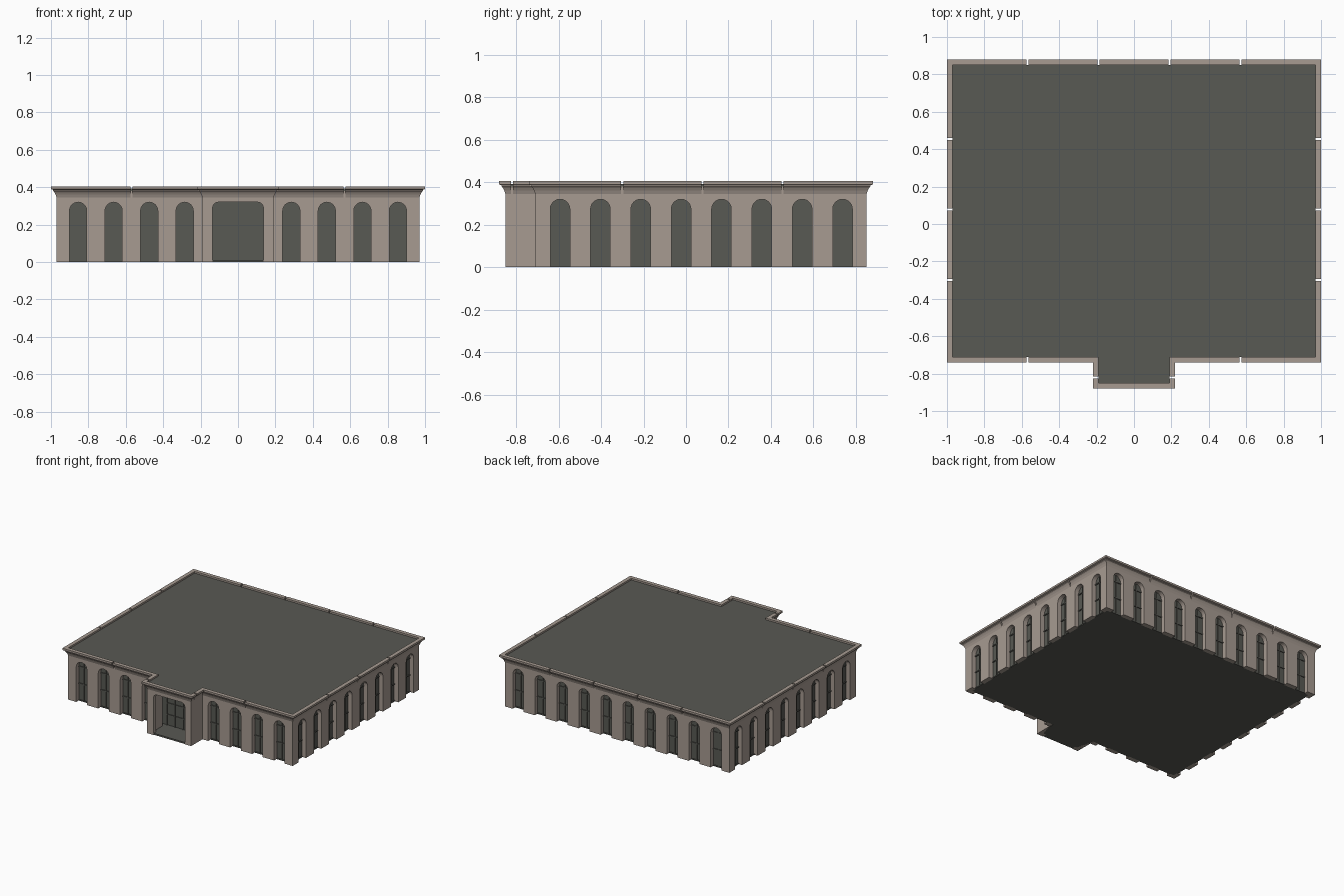
import bpy, bmesh, math
from mathutils import Vector

if "Cube" in bpy.data.objects:
    bpy.data.objects.remove(bpy.data.objects["Cube"])

T = 0.035          # wall thickness / window recess
PITCH = 0.19       # bay spacing
WW, WTOP = 0.092, 0.32
WALL_TOP = 0.38


def material(name, rgb):
    m = bpy.data.materials.new(name)
    m.diffuse_color = (*rgb, 1)
    m.use_nodes = True
    m.node_tree.nodes["Principled BSDF"].inputs["Base Color"].default_value = m.diffuse_color
    return m


STONE = material("warm_stone", (0.385, 0.327, 0.285))
DARK = material("dark_grey", (0.098, 0.100, 0.087))


def finish(name, bm, mat):
    bmesh.ops.recalc_face_normals(bm, faces=bm.faces[:])
    me = bpy.data.meshes.new(name)
    bm.to_mesh(me)
    bm.free()
    me.materials.append(mat)
    ob = bpy.data.objects.new(name, me)
    bpy.context.collection.objects.link(ob)
    return ob


def prism(bm, pts, shift):
    """Extrude a closed polygon by a vector."""
    a = [bm.verts.new(p) for p in pts]
    b = [bm.verts.new(Vector(p) + shift) for p in pts]
    bm.faces.new(a)
    bm.faces.new(b[::-1])
    n = len(a)
    for i in range(n):
        bm.faces.new((a[i], b[i], b[(i + 1) % n], a[(i + 1) % n]))


# building outline, counter-clockwise seen from above
X, YF, YB, PX, PY = 0.97, -0.71, 0.85, 0.19, -0.85
OUT = [Vector((x, y, 0)) for x, y in (
    (-X, YF), (-PX, YF), (-PX, PY), (PX, PY), (PX, YF), (X, YF), (X, YB), (-X, YB))]
NAMES = ["front_wall_left", "porch_side_left", "porch_front", "porch_side_right",
         "front_wall_right", "right_wall", "back_wall", "left_wall"]
side = [0.072 + (k - 3.5) * PITCH for k in range(8)]
back = [(k - 4.5) * PITCH for k in range(10)]
# window centres along x or y, and cornice joint positions
WINDOWS = [back[:4], [], [], [], back[6:], side, back, side]
JOINTS = [[-0.57], [-0.82], [], [-0.82], [0.57], [-0.3, 0.077, 0.455],
          [-0.57, -0.19, 0.19, 0.57], [-0.3, 0.077, 0.455]]


def edge(i):
    a, b = OUT[i], OUT[(i + 1) % len(OUT)]
    d = (b - a).normalized()
    return a, d, Vector((d.y, -d.x, 0)), (b - a).length


def along(i, value):
    """World x or y coordinate to distance along edge i."""
    a, d, n, l = edge(i)
    return (value - a.x) * d.x if abs(d.x) > 0.5 else (value - a.y) * d.y


def opening(c, w, top, r, seg):
    """Archway outline from the ground, up, over and down."""
    h = w / 2
    pts = [(c - h, 0)]
    for k in range(seg + 1):
        t = math.pi / 2 * k / seg
        pts.append((c - h + r - r * math.cos(t), top - r + r * math.sin(t)))
    right = [(2 * c - u, z) for u, z in reversed(pts)]
    return pts + (right[1:] if r >= h else right)


# walls with arched openings reaching the ground
for i, name in enumerate(NAMES):
    a, d, n, l = edge(i)
    pts = [(0, 0)]
    for c in sorted(along(i, v) for v in WINDOWS[i]):
        pts += opening(c, WW, WTOP, WW / 2, 6)
    if name == "porch_front":
        pts += opening(l / 2, 0.272, WTOP, 0.03, 3)
    pts += [(l, 0), (l, WALL_TOP), (0, WALL_TOP)]
    bm = bmesh.new()
    prism(bm, [a + d * u + Vector((0, 0, z)) for u, z in pts], -n * T)
    finish(name, bm, STONE)

# cornice: moulded profile swept along each edge, mitred, with small joints
PROFILE = [(0, 0.345), (0.006, 0.362), (0.012, 0.373), (0.018, 0.38), (0.018, 0.386),
           (0.03, 0.39), (0.03, 0.405), (0, 0.405)]


def mitre(i):
    """+1 at outer corners, -1 at inner corners."""
    return 1 if edge(i - 1)[1].cross(edge(i)[1]).z > 0 else -1


bm = bmesh.new()
G = 0.005
for i in range(len(OUT)):
    a, d, n, l = edge(i)
    cuts = sorted(along(i, v) for v in JOINTS[i])
    starts = [0] + [c + G for c in cuts]
    ends = [c - G for c in cuts] + [l]
    for k, (s, e) in enumerate(zip(starts, ends)):
        ms = -mitre(i) if k == 0 else 0
        me_ = mitre((i + 1) % len(OUT)) if k == len(cuts) else 0
        ra = [bm.verts.new(a + d * (s + ms * o) + n * o + Vector((0, 0, z))) for o, z in PROFILE]
        rb = [bm.verts.new(a + d * (e + me_ * o) + n * o + Vector((0, 0, z))) for o, z in PROFILE]
        m = len(ra)
        bm.faces.new(ra)
        bm.faces.new(rb[::-1])
        for j in range(m):
            bm.faces.new((ra[j], rb[j], rb[(j + 1) % m], ra[(j + 1) % m]))
finish("cornice", bm, STONE)

# flat roof
bm = bmesh.new()
prism(bm, [p + Vector((0, 0, 0.375)) for p in OUT], Vector((0, 0, 0.017)))
finish("roof", bm, DARK)


def box(name, x0, x1, y0, y1, z0, z1):
    bm = bmesh.new()
    prism(bm, [Vector(p) for p in ((x0, y0, z0), (x1, y0, z0), (x1, y1, z0), (x0, y1, z0))],
          Vector((0, 0, z1 - z0)))
    return finish(name, bm, DARK)


# dark glazed body behind the arches, and porch floor
box("glazed_body", -X + T, X - T, YF + T, YB - T, 0, 0.376)
box("porch_floor", -PX + 0.005, PX - 0.005, PY + 0.004, YF + T, 0, 0.012)

# window bars
bm = bmesh.new()


def bar(i, u0, u1, z0, z1):
    a, d, n, l = edge(i)
    o = a - n * (T + 0.001)
    pts = [o + d * u + Vector((0, 0, z)) for u, z in ((u0, z0), (u1, z0), (u1, z1), (u0, z1))]
    prism(bm, pts, n * 0.007)


for i in range(len(OUT)):
    for v in WINDOWS[i]:
        c = along(i, v)
        bar(i, c - 0.003, c + 0.003, 0, 0.315)
        for z in (0.0, 0.13, 0.262):
            bar(i, c - WW / 2, c + WW / 2, z, z + 0.008)
finish("window_bars", bm, DARK)

# entrance door frame grid at the back of the porch
for k in range(5):
    x = -0.14 + 0.07 * k
    box("door_post", x - 0.004, x + 0.004, YF + T - 0.006, YF + T + 0.001, 0, 0.37)
for z in (0.09, 0.18, 0.27):
    box("door_rail", -0.155, 0.155, YF + T - 0.005, YF + T + 0.001, z, z + 0.008)
